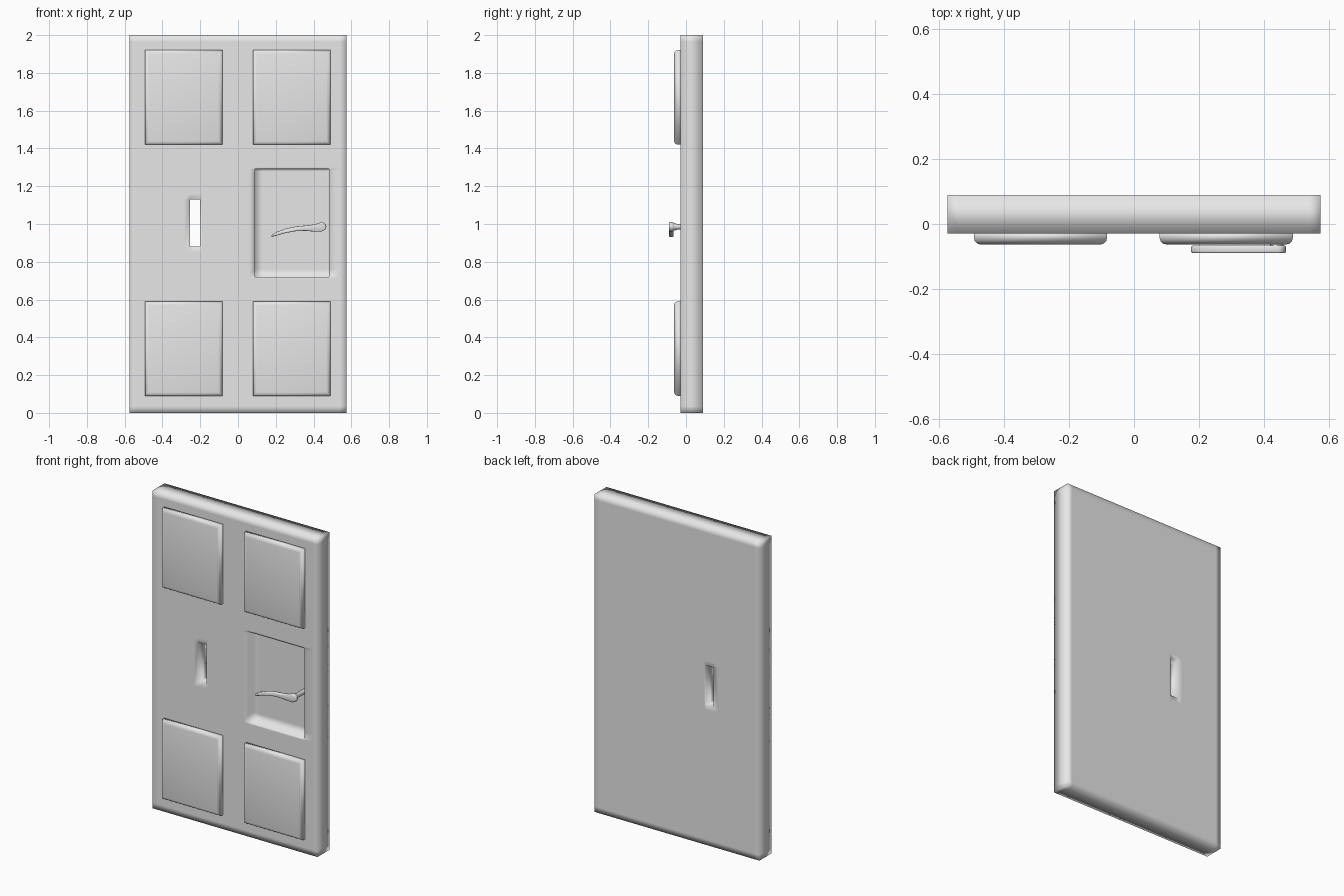
import bpy, bmesh
from mathutils import Vector

if "Cube" in bpy.data.objects:
    bpy.data.objects.remove(bpy.data.objects["Cube"])

FRONT, BACK, RECESS = -0.03, 0.09, 0.03

grey = bpy.data.materials.new("plain_grey")
grey.diffuse_color = (0.8, 0.8, 0.8, 1)
grey.use_nodes = True
grey.node_tree.nodes["Principled BSDF"].inputs["Base Color"].default_value = grey.diffuse_color


def make_object(name, bm, angle=None):
    """Turn a bmesh into a smooth shaded object."""
    bmesh.ops.remove_doubles(bm, verts=bm.verts, dist=1e-5)
    bmesh.ops.recalc_face_normals(bm, faces=bm.faces)
    mesh = bpy.data.meshes.new(name)
    bm.to_mesh(mesh)
    bm.free()
    mesh.materials.append(grey)
    ob = bpy.data.objects.new(name, mesh)
    bpy.context.collection.objects.link(ob)
    bpy.ops.object.select_all(action='DESELECT')
    ob.select_set(True)
    bpy.context.view_layer.objects.active = ob
    if angle is None:
        bpy.ops.object.shade_smooth()
    else:
        bpy.ops.object.shade_smooth_by_angle(angle=angle)
    return ob


# Door slab: a grid of cells, with a letter slot through it and a handle recess
xs = [-0.575, -0.54, -0.285, -0.255, -0.2, -0.19, 0.06, 0.09, 0.13, 0.47, 0.483, 0.54, 0.575]
zs = [0, 0.035, 0.71, 0.72, 0.76, 0.85, 0.88, 1.13, 1.16, 1.28, 1.29, 1.3, 1.965, 2]


def level(i, j):
    """Depth of the front surface in one cell; BACK means the cell is empty."""
    if not (0 <= i < len(xs) - 1 and 0 <= j < len(zs) - 1):
        return BACK
    x, z = (xs[i] + xs[i + 1]) / 2, (zs[j] + zs[j + 1]) / 2
    if -0.255 < x < -0.2 and 0.88 < z < 1.13:
        return BACK
    if 0.09 < x < 0.483 and 0.72 < z < 1.29:
        return RECESS
    return FRONT


bm = bmesh.new()


def quad(*points):
    bm.faces.new([bm.verts.new(p) for p in points])


for i in range(len(xs)):
    for j in range(len(zs)):
        here, left, below = level(i, j), level(i - 1, j), level(i, j - 1)
        x, z = xs[i], zs[j]
        if here != BACK:
            x2, z2 = xs[i + 1], zs[j + 1]
            for y in (here, BACK):
                quad((x, y, z), (x2, y, z), (x2, y, z2), (x, y, z2))
        if here != left:
            z2 = zs[j + 1]
            quad((x, here, z), (x, left, z), (x, left, z2), (x, here, z2))
        if here != below:
            x2 = xs[i + 1]
            quad((x, here, z), (x, below, z), (x2, below, z), (x2, here, z))
make_object("door_slab", bm)

# Four raised panels with rounded front edges
for side, cx in (("left", -0.288), ("right", 0.284)):
    for row, cz in (("lower", 0.34), ("upper", 1.67)):
        bm = bmesh.new()
        bmesh.ops.create_cube(bm, size=1)
        for v in bm.verts:
            v.co = Vector((cx + v.co.x * 0.41, -0.045 + v.co.y * 0.036, cz + v.co.z * 0.5))
        edges = [e for e in bm.edges if all(v.co.y < -0.05 for v in e.verts)]
        bmesh.ops.bevel(bm, geom=edges, offset=0.02, segments=3, profile=0.5,
                        affect='EDGES', clamp_overlap=True)
        make_object(f"{row}_{side}_panel", bm)

# Lever: curved outline given thickness, ending in a round head over the post
spine = [(0.445, 0.985, 0.0255), (0.405, 0.979, 0.019), (0.36, 0.978, 0.014),
         (0.31, 0.975, 0.013), (0.25, 0.963, 0.012), (0.205, 0.948, 0.010),
         (0.18, 0.937, 0.006)]
outline = [(x, z + r) for x, z, r in spine] + [(x - 0.004, z - r) for x, z, r in reversed(spine)]
outline += [(0.462, 0.97), (0.468, 0.987), (0.46, 1.003)]
bm = bmesh.new()
face = bm.faces.new([bm.verts.new((x, -0.066, z)) for x, z in outline])
ext = bmesh.ops.extrude_face_region(bm, geom=[face])
for v in ext["geom"]:
    if isinstance(v, bmesh.types.BMVert):
        v.co.y = -0.09
rims = [e for e in bm.edges if abs(e.verts[0].co.y - e.verts[1].co.y) < 1e-6]
bmesh.ops.bevel(bm, geom=rims, offset=0.005, segments=2, profile=0.5,
                affect='EDGES', clamp_overlap=True)
make_object("handle_lever", bm, 0.9)

# Post: flares outward from the recess floor to the lever head
bm = bmesh.new()
rings = [(0.035, 0.014), (-0.045, 0.014), (-0.058, 0.019), (-0.07, 0.022)]
prev = None
for y, r in rings:
    ring = bmesh.ops.create_circle(bm, segments=16, radius=r)["verts"]
    for v in ring:
        v.co = Vector((0.44 + v.co.x, y, 0.985 + v.co.y))
    if prev:
        for k in range(16):
            n = (k + 1) % 16
            bm.faces.new((prev[k], prev[n], ring[n], ring[k]))
    else:
        bm.faces.new(ring)
    prev = ring
bm.faces.new(prev)
make_object("handle_post", bm, 0.6)
